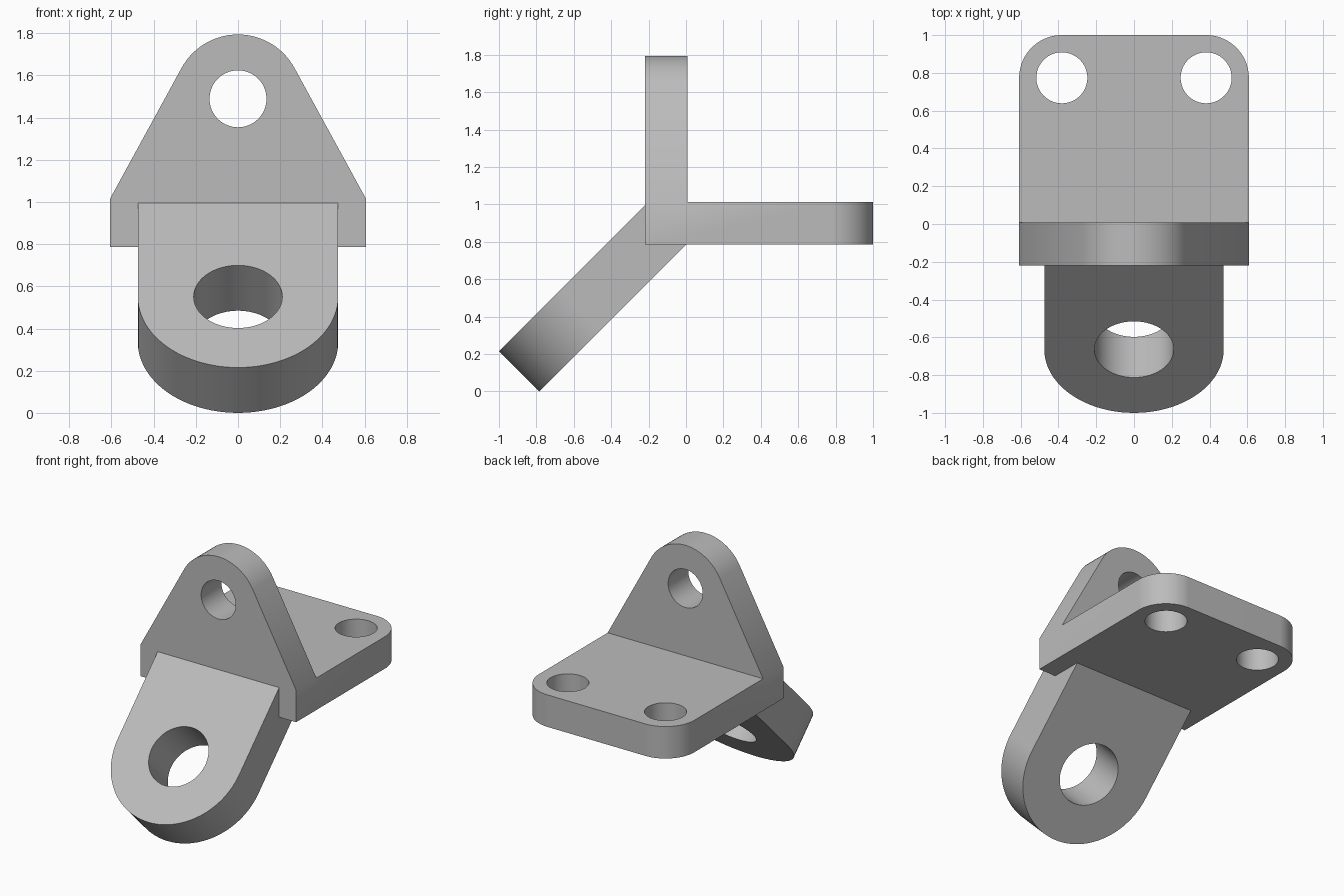
import bpy, bmesh
from math import sin, cos, atan2, acos, hypot, pi, radians
from mathutils import Matrix

SEG = 96
T = 0.226                      # base and upright thickness
HALF_W = 0.608                 # half width of base and upright
BOTTOM, TOP = 0.787, 1.013     # base plate heights
FRONT, BACK = -0.219, 0.007    # upright faces

cube = bpy.data.objects.get("Cube")
if cube:
    bpy.data.objects.remove(cube, do_unlink=True)

grey = bpy.data.materials.new("plain grey")
grey.use_nodes = True
grey.diffuse_color = (0.5, 0.5, 0.5, 1)
grey.node_tree.nodes["Principled BSDF"].inputs["Base Color"].default_value = (0.5, 0.5, 0.5, 1)


def arc(cx, cy, r, start, end):
    n = max(2, round(SEG * abs(end - start) / (2 * pi)))
    return [(cx + r * cos(start + (end - start) * i / n),
             cy + r * sin(start + (end - start) * i / n)) for i in range(n + 1)]


def prism(name, outline, z0, z1, matrix):
    """Extrude a counter-clockwise outline from z0 to z1, then place it."""
    bm = bmesh.new()
    face = bm.faces.new([bm.verts.new((x, y, z0)) for x, y in outline])
    ext = bmesh.ops.extrude_face_region(bm, geom=[face])["geom"]
    bmesh.ops.translate(bm, vec=(0, 0, z1 - z0),
                        verts=[v for v in ext if isinstance(v, bmesh.types.BMVert)])
    bmesh.ops.recalc_face_normals(bm, faces=bm.faces)
    bm.transform(matrix)
    mesh = bpy.data.meshes.new(name)
    bm.to_mesh(mesh)
    bm.free()
    mesh.materials.append(grey)
    ob = bpy.data.objects.new(name, mesh)
    bpy.context.collection.objects.link(ob)
    return ob


def combine(target, other, operation):
    """Apply a boolean and remove the second solid."""
    mod = target.modifiers.new("combine", "BOOLEAN")
    mod.operation, mod.object, mod.solver = operation, other, "EXACT"
    bpy.context.view_layer.objects.active = target
    bpy.ops.object.modifier_apply(modifier=mod.name)
    bpy.data.objects.remove(other, do_unlink=True)


def plate(name, outline, thickness, matrix, holes):
    ob = prism(name, outline, 0, thickness, matrix)
    for x, y, r in holes:
        circle = arc(x, y, r, 0, 2 * pi)[:-1]
        combine(ob, prism("hole_cutter", circle, -0.1, thickness + 0.1, matrix), "DIFFERENCE")
    return ob


# Base plate: rounded back corners concentric with the bolt holes
hx, hy, cr = 0.382, 0.774, 0.226
base_outline = ([(-HALF_W, FRONT), (HALF_W, FRONT)]
                + arc(hx, hy, cr, 0, pi / 2) + arc(-hx, hy, cr, pi / 2, pi))
bracket = plate("bracket", base_outline, T, Matrix.Translation((0, 0, BOTTOM)),
                [(hx, hy, 0.135), (-hx, hy, 0.135)])

# Upright lug: sides tangent to the rounded top
cz, r = 1.489, 0.305
drop = TOP - cz
tangent = atan2(drop, HALF_W) + acos(r / hypot(HALF_W, drop))
upright_outline = ([(-HALF_W, TOP), (-HALF_W, BOTTOM), (HALF_W, BOTTOM), (HALF_W, TOP)]
                   + arc(0, cz, r, tangent, pi - tangent))
upright = plate("upright_lug", upright_outline, T,
                Matrix.Translation((0, BACK, 0)) @ Matrix.Rotation(pi / 2, 4, "X"),
                [(0, cz, 0.135)])

# Angled lug: round-ended arm sloping down to the front
w = 0.475
arm_outline = [(w, 0.636), (-w, 0.636)] + arc(0, 0, w, pi, 2 * pi)
arm = plate("angled_lug", arm_outline, 0.304,
            Matrix.Translation((0, -0.449, 0.336)) @ Matrix.Rotation(pi / 4, 4, "X"),
            [(0, 0, 0.21)])

# Join everything into one seamless solid
combine(bracket, upright, "UNION")
combine(bracket, arm, "UNION")
bm = bmesh.new()
bm.from_mesh(bracket.data)
bmesh.ops.remove_doubles(bm, verts=bm.verts, dist=0.0001)
bmesh.ops.dissolve_limit(bm, angle_limit=radians(0.5), verts=bm.verts, edges=bm.edges)
bm.to_mesh(bracket.data)
bm.free()

# Smooth round walls, crisp rims, flat faces kept flat
bpy.ops.object.select_all(action="DESELECT")
bracket.select_set(True)
bpy.context.view_layer.objects.active = bracket
bpy.ops.object.shade_smooth_by_angle(angle=radians(30))
normals = bracket.modifiers.new("flat_face_normals", "WEIGHTED_NORMAL")
normals.keep_sharp = True
